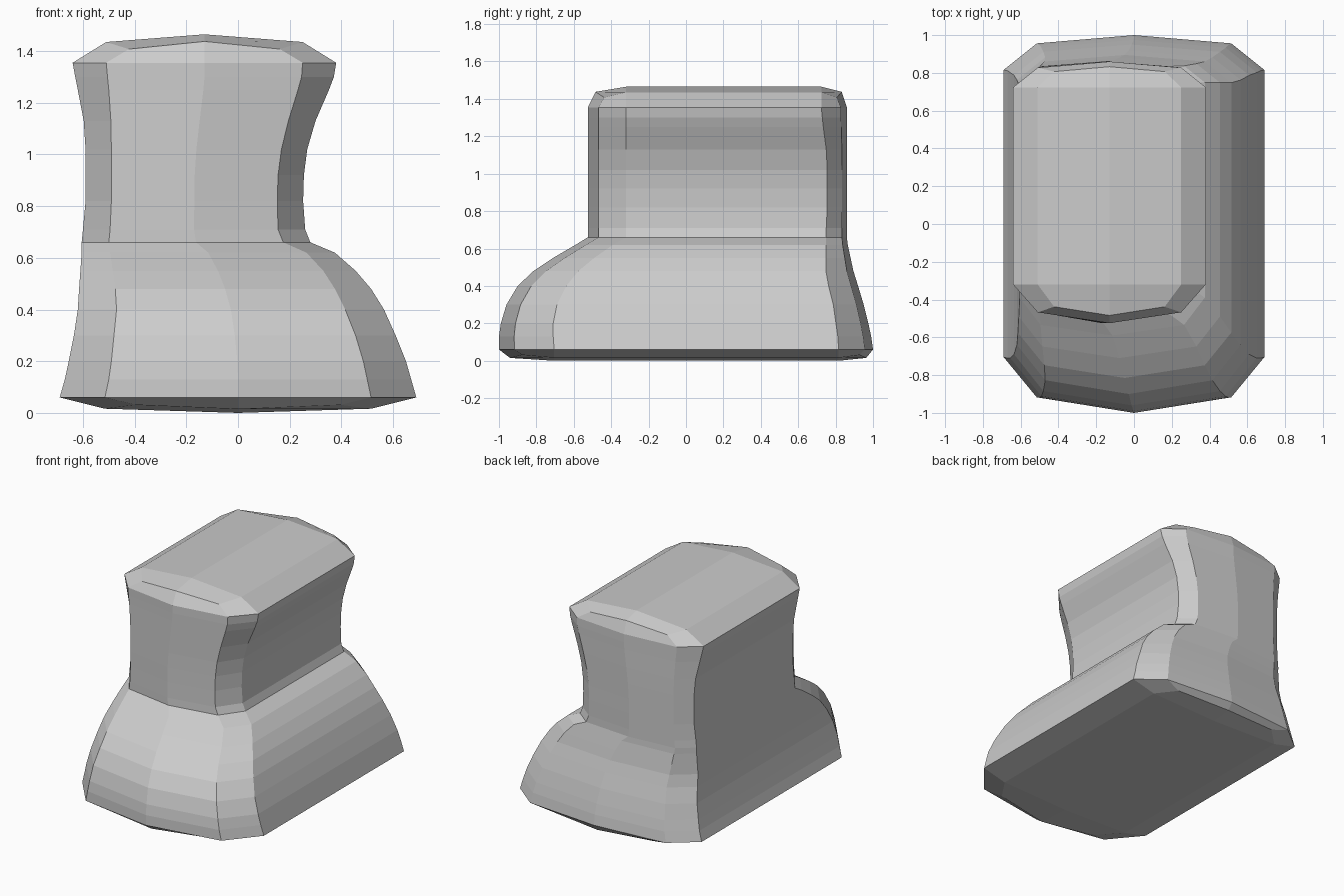
import bpy
import bmesh
from mathutils import Vector

default_cube = bpy.data.objects.get("Cube")
if default_cube:
    bpy.data.objects.remove(default_cube, do_unlink=True)


def make_material(name, colour):
    material = bpy.data.materials.new(name)
    material.use_nodes = True
    material.diffuse_color = colour
    material.node_tree.nodes["Principled BSDF"].inputs["Base Color"].default_value = colour
    return material


# Flared foot: height, left side, right side, corner width, front, back, front corner depth
FOOT = [
    (.06, -.69, .69, .175, -1, 1, .295),
    (.13, -.67, .67, .17, -1, .99, .29),
    (.2, -.655, .65, .165, -.99, .975, .28),
    (.3, -.635, .61, .155, -.96, .95, .27),
    (.4, -.62, .565, .15, -.9, .92, .26),
    (.48, -.615, .515, .14, -.815, .895, .24),
    (.55, -.61, .455, .125, -.71, .88, .22),
    (.62, -.605, .375, .11, -.59, .865, .2),
]

# Waisted column: height, left side, right side, corner width
COLUMN = [
    (.66, -.605, .28, .105),
    (.71, -.6, .26, .105),
    (.82, -.59, .252, .1),
    (.92, -.59, .255, .1),
    (1.02, -.59, .268, .1),
    (1.13, -.597, .3, .105),
    (1.25, -.62, .352, .12),
    (1.3, -.63, .371, .125),
    (1.355, -.64, .38, .13),
]
COLUMN_FRONT, COLUMN_BACK, COLUMN_DEPTH = -.525, .86, .205


def outline(z, left, right, corner, front, back, depth):
    """Ten-sided cross-section with chamfered corners and gently bowed ends."""
    middle = (left + right) / 2
    front_bow = front + depth * .28
    back_bow = back - corner * .25
    front_side = front + depth
    back_side = back - corner * 1.05
    return [Vector((x, y, z)) for x, y in (
        (middle, front),
        (right - corner, front_bow),
        (right, front_side),
        (right, back_side),
        (right - corner, back_bow),
        (middle, back),
        (left + corner, back_bow),
        (left, back_side),
        (left, front_side),
        (left + corner, front_bow),
    )]


def bevelled_end(bm, ring, height):
    """Close a ring with a crowned strip and sloping ends."""
    def crown_row(left, middle, right, side):
        flat, slope = [], []
        for vert, share in ((left, .73), (middle, 1), (right, .73)):
            x, y, z = vert.co
            flat.append(bm.verts.new((x, side.co.y, z + height * share)))
            inset_x = middle.co.x + (x - middle.co.x) * .77
            inset_y = y + (side.co.y - y) * .2
            slope.append(bm.verts.new((inset_x, inset_y, z + height * (share - .25))))
        return flat, slope

    # Sloping faces at the front and back
    strips = []
    for left, mid, right, side_left, side_right in ((9, 0, 1, 8, 2), (6, 5, 4, 7, 3)):
        edge = [ring[left], ring[mid], ring[right]]
        flat, slope = crown_row(*edge, ring[side_right])
        for i in range(2):
            bm.faces.new((edge[i], edge[i + 1], slope[i + 1], slope[i]))
            bm.faces.new((slope[i], slope[i + 1], flat[i + 1], flat[i]))
        bm.faces.new((ring[side_left], edge[0], slope[0], flat[0]))
        bm.faces.new((edge[-1], ring[side_right], flat[-1], slope[-1]))
        strips.append([ring[side_left], *flat, ring[side_right]])

    # Long crowned strips between the two ends
    front, back = strips
    for i in range(len(front) - 1):
        bm.faces.new((front[i], front[i + 1], back[i + 1], back[i]))


# Loft the foot and column as one closed body
levels = FOOT + [row + (COLUMN_FRONT, COLUMN_BACK, COLUMN_DEPTH) for row in COLUMN]
bm = bmesh.new()
rings = [[bm.verts.new(point) for point in outline(*level)] for level in levels]
for lower, upper in zip(rings, rings[1:]):
    count = len(lower)
    for i in range(count):
        j = (i + 1) % count
        bm.faces.new((lower[i], lower[j], upper[j], upper[i]))

# Crowned top and shallow bevelled underside
bevelled_end(bm, rings[-1], .11)
bevelled_end(bm, rings[0], -.06)
bmesh.ops.recalc_face_normals(bm, faces=bm.faces[:])

mesh = bpy.data.meshes.new("stepped_body")
bm.to_mesh(mesh)
bm.free()
mesh.materials.append(make_material("plain light grey", (.6, .6, .6, 1)))
body = bpy.data.objects.new("stepped_body", mesh)
bpy.context.collection.objects.link(body)
